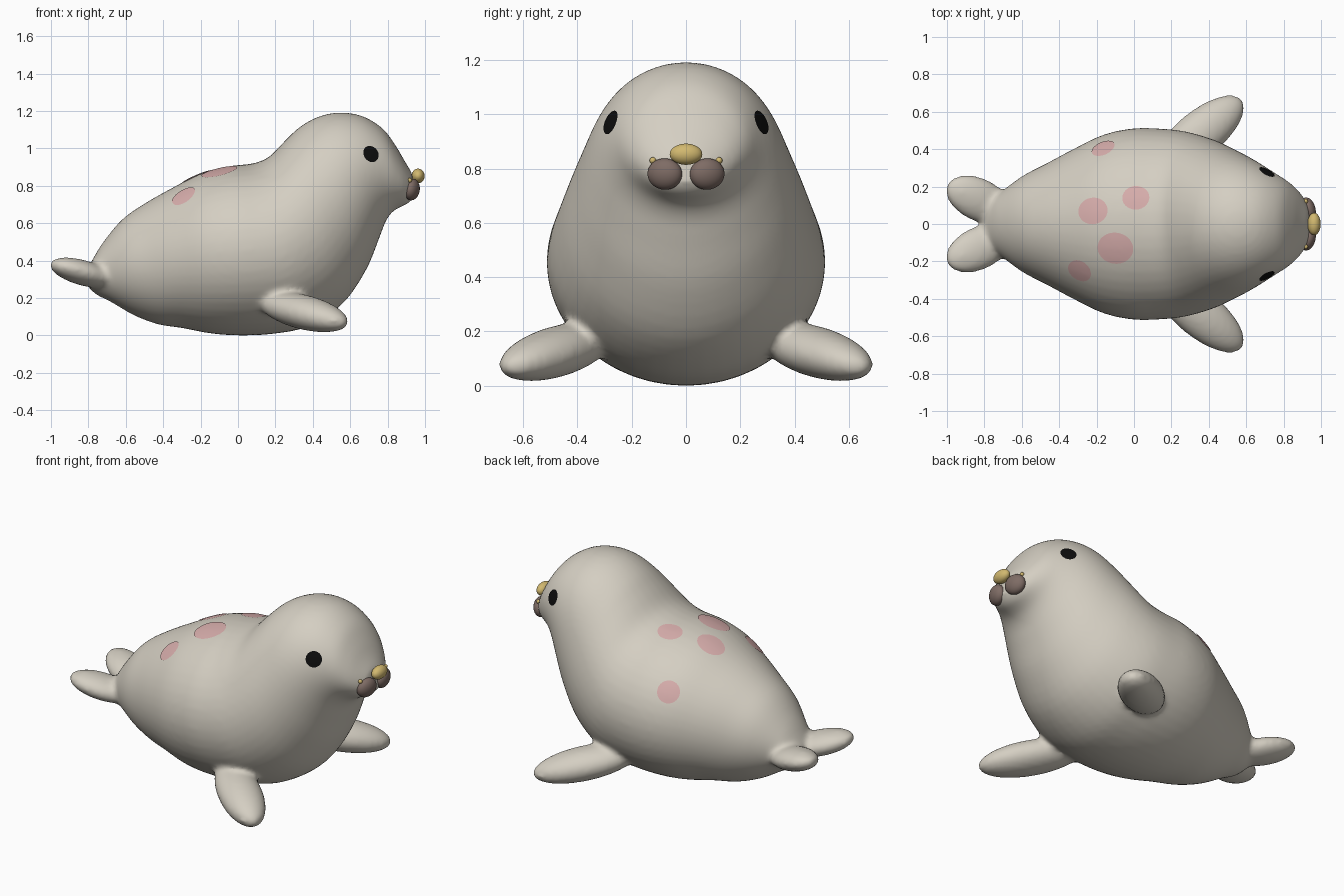
import bpy, bmesh, math
from mathutils import Vector, Matrix
from mathutils.bvhtree import BVHTree

if "Cube" in bpy.data.objects:
    bpy.data.objects.remove(bpy.data.objects["Cube"])


def material(name, rgb):
    m = bpy.data.materials.new(name)
    m.diffuse_color = (*rgb, 1)
    m.use_nodes = True
    m.node_tree.nodes["Principled BSDF"].inputs["Base Color"].default_value = m.diffuse_color
    return m


FUR = material("warm grey fur", (0.66, 0.62, 0.54))
PINK = material("pink spots", (0.68, 0.42, 0.41))
BROWN = material("brown muzzle", (0.21, 0.15, 0.13))
GOLD = material("golden nose", (0.64, 0.48, 0.16))
BLACK = material("black eyes", (0.004, 0.004, 0.004))


def finish(bm, name, mat):
    bmesh.ops.recalc_face_normals(bm, faces=bm.faces)
    me = bpy.data.meshes.new(name)
    bm.to_mesh(me)
    bm.free()
    me.materials.append(mat)
    me.shade_smooth()
    ob = bpy.data.objects.new(name, me)
    bpy.context.collection.objects.link(ob)
    return ob


def add_ellipsoid(bm, centre, radii, axis=(1, 0, 0)):
    """Ellipsoid whose local x points along axis, local y stays level."""
    x = Vector(axis).normalized()
    y = Vector((0, 0, 1)).cross(x).normalized()
    rot = Matrix((x, y, x.cross(y))).transposed().to_4x4()
    mat = Matrix.Translation(centre) @ rot @ Matrix.Diagonal((*radii, 1))
    bmesh.ops.create_uvsphere(bm, u_segments=32, v_segments=20, radius=1, matrix=mat)


def catmull(a, b, c, d, t):
    return [0.5 * (2 * q + (r - p) * t + (2 * p - 5 * q + 4 * r - s) * t * t
                   + (3 * q - p - 3 * r + s) * t ** 3) for p, q, r, s in zip(a, b, c, d)]


# Body sections: back point (x, z), belly point (x, z), half width
SECTIONS = [
    (-.81, .35, -.81, .27, .06), (-.77, .42, -.76, .22, .13),
    (-.72, .50, -.68, .18, .18), (-.62, .62, -.56, .11, .26),
    (-.50, .705, -.43, .06, .325), (-.35, .79, -.30, .04, .40),
    (-.20, .865, -.14, .01, .475), (-.05, .905, .02, 0, .51),
    (.08, .92, .20, .01, .51), (.165, .955, .38, .05, .495),
    (.25, 1.04, .56, .17, .455), (.33, 1.115, .685, .35, .405),
    (.43, 1.17, .755, .52, .36), (.54, 1.192, .79, .61, .32),
    (.66, 1.175, .825, .66, .275), (.77, 1.11, .865, .685, .23),
    (.84, 1.02, .90, .70, .185), (.89, .935, .925, .72, .14),
    (.93, .87, .945, .75, .085),
]
SEG, STEPS = 48, 4
rows = []
for i in range(len(SECTIONS) - 1):
    ctrl = [SECTIONS[min(max(i + k, 0), len(SECTIONS) - 1)] for k in (-1, 0, 1, 2)]
    rows += [catmull(*ctrl, k / STEPS) for k in range(STEPS)]
rows.append(SECTIONS[-1])

bm = bmesh.new()
rings = []
for tx, tz, bx, bz, w in rows:
    ring = []
    for k in range(SEG):
        a = 2 * math.pi * k / SEG
        c, s = math.cos(a) / 2, math.sin(a)
        ring.append(bm.verts.new(((tx + bx) / 2 + (tx - bx) * c, w * s,
                                  (tz + bz) / 2 + (tz - bz) * c)))
    rings.append(ring)
for r0, r1 in zip(rings, rings[1:]):
    for k in range(SEG):
        n = (k + 1) % SEG
        bm.faces.new((r0[k], r0[n], r1[n], r1[k]))
bm.faces.new(rings[0])
bm.faces.new(rings[-1])

# Front and tail flippers, fused with the body
for s in (-1, 1):
    add_ellipsoid(bm, (.35, s * .48, .125), (.30, .125, .092), (.76, s * .62, -.2))
    add_ellipsoid(bm, (-.83, s * .13, .335), (.195, .115, .067), (-.85, s * .4, .25))
body = finish(bm, "body", FUR)

# Blend the joins
rm = body.modifiers.new("fuse", 'REMESH')
rm.mode = 'VOXEL'
rm.voxel_size = 0.016
rm.use_smooth_shade = True
sm = body.modifiers.new("soften", 'SMOOTH')
sm.factor = 0.5
sm.iterations = 8
deps = bpy.context.evaluated_depsgraph_get()
fused = bpy.data.meshes.new_from_object(body.evaluated_get(deps))
body.modifiers.clear()
body.data = fused
fused.materials.clear()
fused.materials.append(FUR)
fused.shade_smooth()
bvh = BVHTree.FromPolygons([v.co for v in fused.vertices],
                           [p.vertices[:] for p in fused.polygons])


def patch(name, origin, direction, ru, rv, mat):
    """Thin disc draped on the body where the ray strikes it."""
    p, n, _, _ = bvh.ray_cast(Vector(origin), Vector(direction))
    u = n.cross(Vector((0, 1, 0)) if abs(n.y) < .7 else Vector((1, 0, 0))).normalized()
    v = n.cross(u)
    bm = bmesh.new()

    def drape(r, a):
        q = p + u * (ru * r * math.cos(a)) + v * (rv * r * math.sin(a))
        hit, _, _, _ = bvh.ray_cast(q + n * .1, -n)
        return bm.verts.new((hit or q) + n * .004)

    count = 28
    centre = drape(0, 0)
    loops = [[drape(r, 2 * math.pi * k / count) for k in range(count)]
             for r in (.25, .5, .75, 1)]
    for k in range(count):
        m = (k + 1) % count
        bm.faces.new((centre, loops[0][k], loops[0][m]))
        for a, b in zip(loops, loops[1:]):
            bm.faces.new((a[k], b[k], b[m], a[m]))
    ob = finish(bm, name, mat)
    if ob.data.polygons[0].normal.dot(n) < 0:
        ob.data.flip_normals()


# Pink back spots
for x, y, ru, rv in ((-.165, .405, .065, .065), (-.22, .07, .085, .072),
                     (.01, .14, .073, .065), (-.10, -.13, .098, .086),
                     (-.29, -.25, .07, .065)):
    patch("back_spot", (x, y, 3), (0, 0, -1), ru, rv, PINK)

for s, side in ((-1, "right"), (1, "left")):
    # Eyes
    patch(side + "_eye", (.71, s * 2, .97), (0, -s, 0), .046, .046, BLACK)
    # Whisker pads
    bm = bmesh.new()
    add_ellipsoid(bm, (.93, s * .078, .78), (.04, .065, .058), (1, s * .25, -.15))
    finish(bm, side + "_whisker_pad", BROWN)
    # Tiny whisker bead
    bm = bmesh.new()
    add_ellipsoid(bm, (.918, s * .122, .83), (.012, .012, .012))
    finish(bm, side + "_whisker_bead", GOLD)

# Nose
bm = bmesh.new()
add_ellipsoid(bm, (.963, 0, .853), (.035, .06, .039))
finish(bm, "nose", GOLD)
